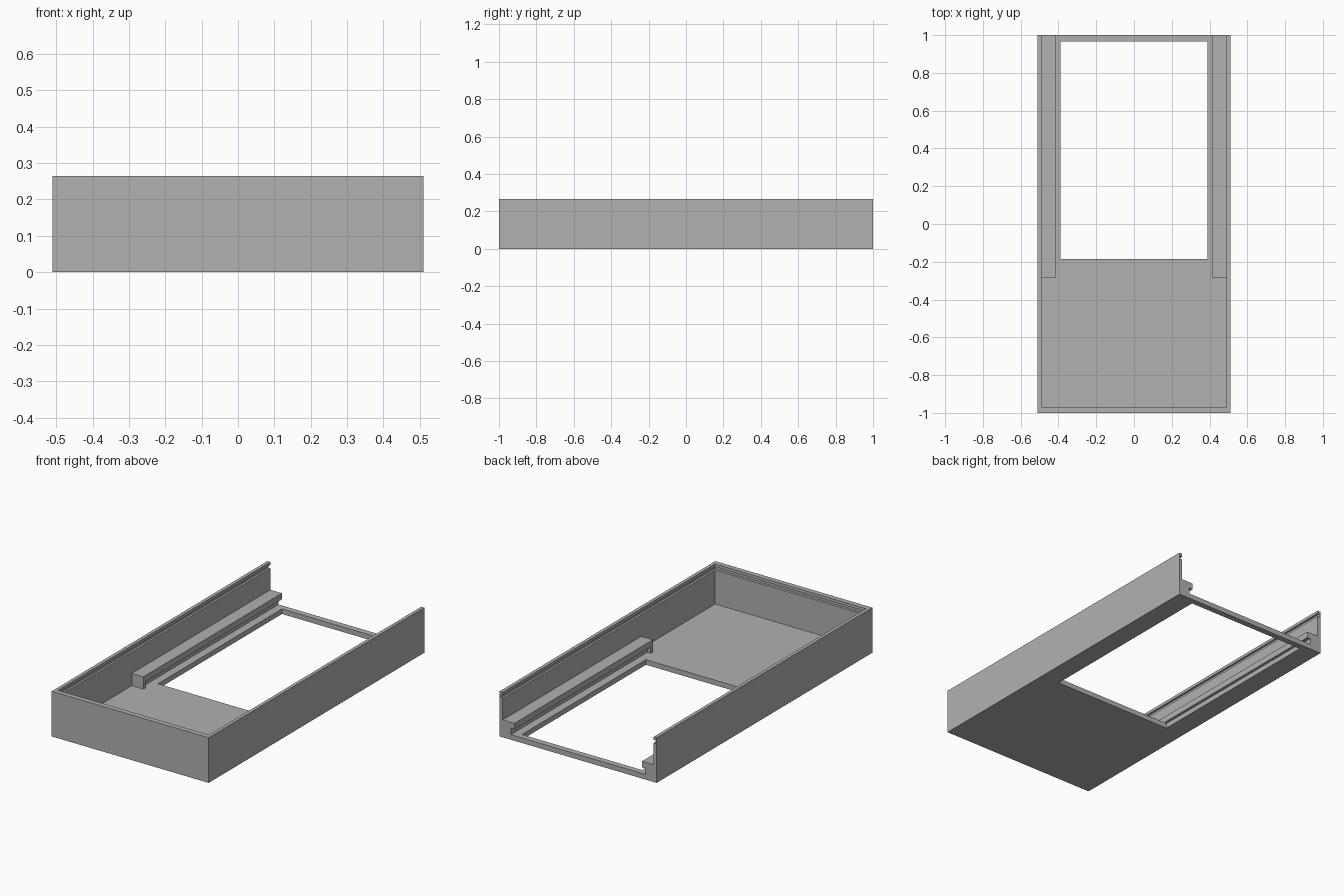
import bpy
import bmesh
from mathutils import Vector

default = bpy.data.objects.get("Cube")
if default:
    bpy.data.objects.remove(default, do_unlink=True)

grey = bpy.data.materials.new("plain_grey")
grey.use_nodes = True
colour = (0.44, 0.44, 0.44, 1)
grey.diffuse_color = colour
grey.node_tree.nodes["Principled BSDF"].inputs["Base Color"].default_value = colour


def box(name, low, high):
    """Box spanning two opposite corners."""
    low, high = Vector(low), Vector(high)
    bm = bmesh.new()
    bmesh.ops.create_cube(bm, size=1)
    for v in bm.verts:
        v.co = (low + high) / 2 + v.co * (high - low)
    mesh = bpy.data.meshes.new(name)
    bm.to_mesh(mesh)
    bm.free()
    mesh.materials.append(grey)
    obj = bpy.data.objects.new(name, mesh)
    bpy.context.collection.objects.link(obj)
    return obj


def cut(target, low, high):
    """Remove a box-shaped volume from the target."""
    cutter = box("cutter", low, high)
    cutter.hide_render = True
    mod = target.modifiers.new("cut", "BOOLEAN")
    mod.operation = "DIFFERENCE"
    mod.solver = "EXACT"
    mod.object = cutter
    bpy.context.view_layer.objects.active = target
    bpy.ops.object.modifier_apply(modifier=mod.name)
    bpy.data.objects.remove(cutter, do_unlink=True)


half_w, height, floor = 0.51, 0.265, 0.03
inner = 0.49
beyond = 1.1

# Tray: floor and three walls, open at the back
tray = box("tray", (-half_w, -1, 0), (half_w, 1, height))
cut(tray, (-inner, -0.97, floor), (inner, beyond, 0.4))
# Groove for a sliding lid, just below the rim
cut(tray, (-0.502, -0.985, 0.228), (0.502, beyond, 0.248))
# Rectangular window in the floor
cut(tray, (-0.39, -0.185, -0.1), (0.39, 0.965, 0.1))

# Side rails, undercut by a slot that is closed at the front end
for side, name in ((1, "left_rail"), (-1, "right_rail")):
    def span(a, b):
        return sorted((side * a, side * b))
    x0, x1 = span(0.415, inner)
    rail = box(name, (x0, -0.285, floor), (x1, 1, 0.102))
    x0, x1 = span(0.4, 0.437)
    cut(rail, (x0, -0.265, 0), (x1, beyond, 0.066))
